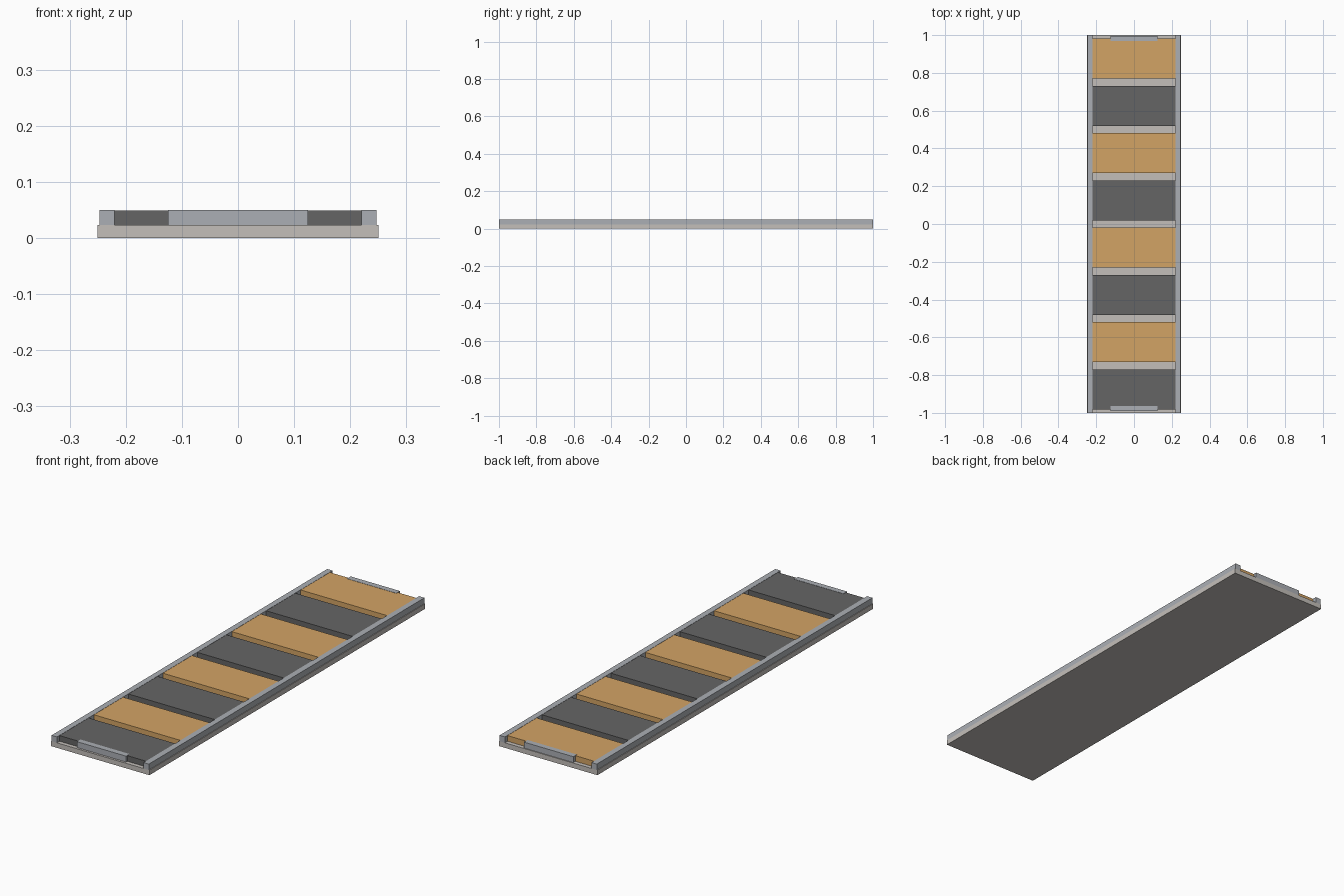
import bpy

if "Cube" in bpy.data.objects:
    bpy.data.objects.remove(bpy.data.objects["Cube"])


def material(name, rgb):
    m = bpy.data.materials.new(name)
    m.diffuse_color = (*rgb, 1.0)
    m.use_nodes = True
    m.node_tree.nodes["Principled BSDF"].inputs["Base Color"].default_value = m.diffuse_color
    return m


def box(name, x, y, z, mat):
    """Box spanning the given (min, max) ranges."""
    spans = (x, y, z)
    bpy.ops.mesh.primitive_cube_add(size=1, location=[(a + b) / 2 for a, b in spans])
    ob = bpy.context.object
    ob.name = name
    ob.scale = [b - a for a, b in spans]
    bpy.ops.object.transform_apply(location=False, rotation=False, scale=True)
    ob.data.materials.append(mat)
    return ob


stone = material("warm_grey", (0.55, 0.52, 0.49))
steel = material("cool_grey", (0.41, 0.43, 0.46))
dark = material("dark_grey", (0.13, 0.13, 0.13))
amber = material("amber", (0.65, 0.37, 0.13))

FLOOR, TOP = 0.023, 0.05

# Base plate
box("base_plate", (-0.25, 0.25), (-1, 1), (0, FLOOR), stone)

# Side rails
box("left_rail", (-0.247, -0.22), (-1, 1), (FLOOR, TOP), steel)
box("right_rail", (0.22, 0.247), (-1, 1), (FLOOR, TOP), steel)

# Alternating panels, dark at the front end
for i in range(8):
    y = -0.875 + 0.25 * i
    box(f"panel_{i + 1}", (-0.22, 0.22), (y - 0.106, y + 0.106),
        (FLOOR, TOP - 0.001), amber if i % 2 else dark)

# End stops
box("front_stop", (-0.125, 0.125), (-0.99, -0.964), (FLOOR, TOP), steel)
box("back_stop", (-0.125, 0.125), (0.97, 0.996), (FLOOR, TOP), steel)
